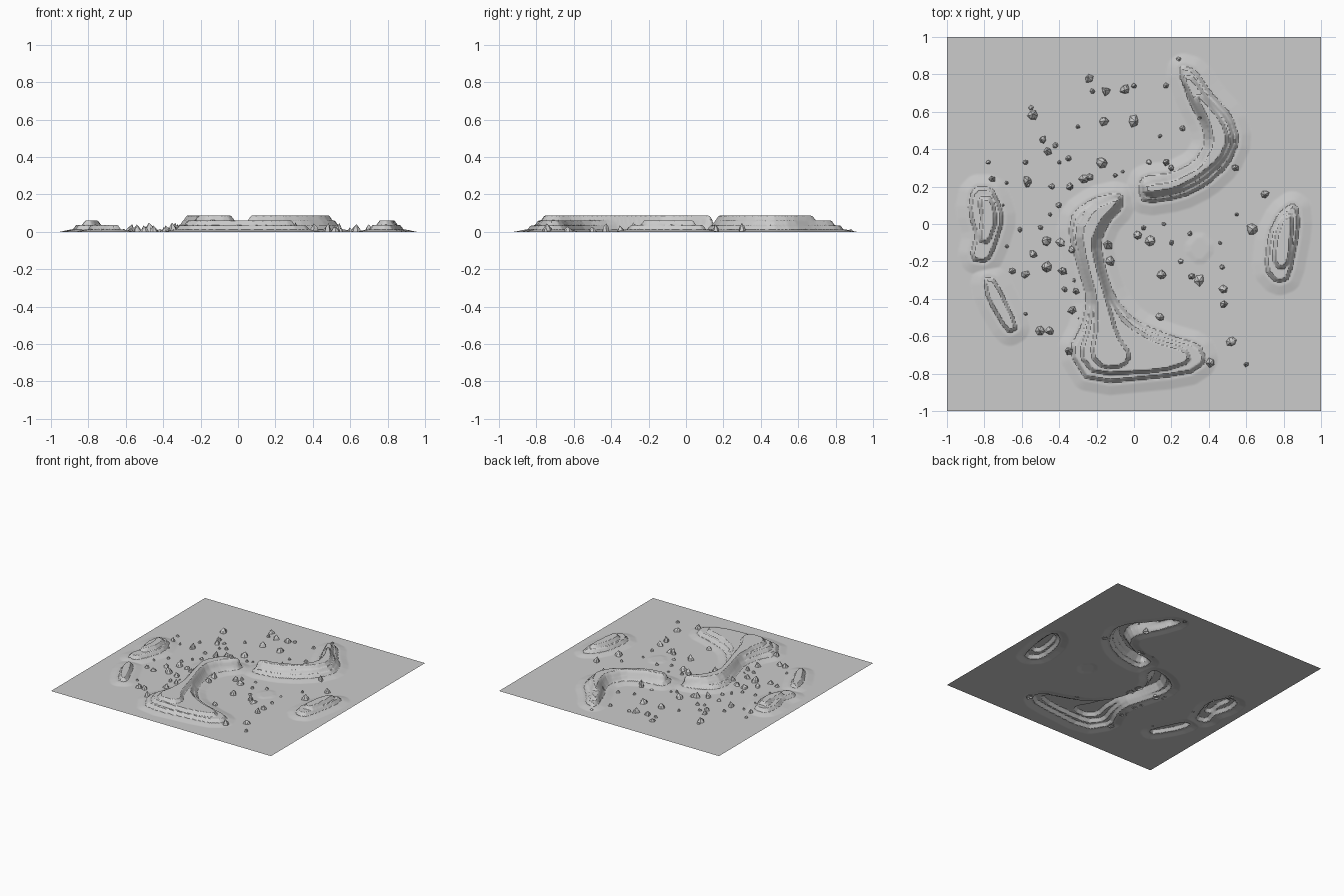
import bpy, bmesh, math, random
from mathutils import Vector

random.seed(4)
N = 300                                   # terrain cells per side
STEP = 2.0 / N
height = [[0.0] * (N + 1) for _ in range(N + 1)]


def chaikin(pts):
    out = []
    for (ax, ay), (bx, by) in zip(pts, pts[1:] + pts[:1]):
        out += [(ax * .8 + bx * .2, ay * .8 + by * .2), (ax * .2 + bx * .8, ay * .2 + by * .8)]
    return out


def outside_distance(x, y, edges):
    """Distance to a closed outline, zero when inside."""
    best, inside = 9.0, False
    for ax, ay, dx, dy, ll in edges:
        if (ay > y) != (ay + dy > y) and x < ax + dx * (y - ay) / dy:
            inside = not inside
        t = ((x - ax) * dx + (y - ay) * dy) / ll
        t = 0 if t < 0 else 1 if t > 1 else t
        ex, ey = ax + t * dx - x, ay + t * dy - y
        d = ex * ex + ey * ey
        if d < best:
            best = d
    return 0.0 if inside else math.sqrt(best)


def terrace(pts, z0, z1, width, apron=False):
    """Raise the ground inside an outline from z0 to z1 with a sloping bank."""
    pts = chaikin(pts)
    edges = [(a[0], a[1], b[0] - a[0], b[1] - a[1], (b[0] - a[0]) ** 2 + (b[1] - a[1]) ** 2)
             for a, b in zip(pts, pts[1:] + pts[:1])]
    pad = 0.09 if apron else width
    xs, ys = [p[0] for p in pts], [p[1] for p in pts]
    i0, i1 = [max(0, min(N, round((v + 1) / STEP))) for v in (min(xs) - pad, max(xs) + pad)]
    j0, j1 = [max(0, min(N, round((v + 1) / STEP))) for v in (min(ys) - pad, max(ys) + pad)]
    for j in range(j0, j1 + 1):
        for i in range(i0, i1 + 1):
            d = outside_distance(i * STEP - 1, j * STEP - 1, edges)
            h = 0.0
            if d < width:
                h = z0 + (z1 - z0) * (1 - d / width)
            elif apron:
                h = 0.011 * max(0, min(1, (0.085 - d) / 0.05))
            if h > height[j][i]:
                height[j][i] = h


# southern winding ridge, three terraces
terrace([(-.08, .15), (-.21, .12), (-.31, .05), (-.33, -.05), (-.29, -.2), (-.23, -.4), (-.26, -.55),
         (-.33, -.68), (-.23, -.84), (.28, -.79), (.37, -.73), (.34, -.66), (.2, -.62), (0, -.54),
         (-.12, -.4), (-.17, -.25), (-.2, -.1), (-.15, .02), (-.08, .09)], .008, .034, .022, True)
terrace([(-.09, .14), (-.23, .09), (-.3, -.04), (-.27, -.2), (-.21, -.4), (-.23, -.55), (-.28, -.7),
         (-.2, -.795), (.15, -.775), (.29, -.73), (.27, -.68), (.1, -.63), (-.05, -.54), (-.14, -.4),
         (-.185, -.25), (-.22, -.1), (-.17, .02), (-.09, .1)], .034, .06, .018)
terrace([(-.09, .13), (-.21, .08), (-.28, -.04), (-.25, -.2), (-.195, -.4), (-.19, -.55), (-.22, -.7),
         (-.16, -.76), (-.06, -.75), (-.03, -.7), (-.1, -.6), (-.155, -.4), (-.2, -.25), (-.235, -.1),
         (-.185, .02), (-.1, .105)], .06, .086, .018)

# northern bent ridge, three terraces
terrace([(.25, .83), (.32, .81), (.4, .69), (.51, .57), (.55, .45), (.49, .32), (.38, .22), (.25, .155),
         (.06, .125), (.04, .19), (.06, .24), (.2, .25), (.34, .32), (.4, .43), (.38, .53),
         (.31, .66)], .008, .034, .02, True)
terrace([(.27, .78), (.31, .77), (.38, .67), (.49, .56), (.525, .45), (.47, .34), (.36, .24), (.24, .18),
         (.07, .15), (.06, .22), (.2, .235), (.35, .31), (.415, .43), (.4, .53), (.32, .67)],
        .034, .06, .018)
terrace([(.34, .68), (.37, .66), (.46, .55), (.495, .45), (.45, .35), (.34, .26), (.22, .195), (.07, .17),
         (.07, .205), (.21, .225), (.36, .3), (.43, .43), (.41, .54)], .06, .086, .018)

# western mound and low western bar
terrace([(-.85, .18), (-.77, .18), (-.74, .12), (-.71, .03), (-.75, -.1), (-.79, -.19), (-.86, -.18),
         (-.83, -.06), (-.87, .07)], .008, .036, .02, True)
terrace([(-.82, .13), (-.77, .13), (-.745, .02), (-.785, -.09), (-.82, -.08), (-.8, .03)], .036, .061, .018)
terrace([(-.79, -.3), (-.75, -.31), (-.635, -.55), (-.67, -.57), (-.77, -.4)], .008, .036, .018, True)

# eastern mound
terrace([(.86, .1), (.87, -.02), (.82, -.28), (.77, -.3), (.715, -.24), (.735, -.06), (.79, .05)],
        .008, .036, .02, True)
terrace([(.84, .04), (.82, -.2), (.785, -.23), (.755, -.19), (.77, -.07), (.8, .02)], .036, .061, .018)

# faint swell on the eastern plain
terrace([(.35, -.06), (.41, -.13), (.35, -.2), (.29, -.13)], 0, .004, .03)

# ground sheet
mesh = bpy.data.meshes.new("terrain")
verts = [(i * STEP - 1, j * STEP - 1, height[j][i]) for j in range(N + 1) for i in range(N + 1)]
W = N + 1
faces = [(j * W + i, j * W + i + 1, (j + 1) * W + i + 1, (j + 1) * W + i) for j in range(N) for i in range(N)]
mesh.from_pydata(verts, [], faces)
terrain = bpy.data.objects.new("terrain", mesh)
bpy.context.collection.objects.link(terrain)
bpy.context.view_layer.objects.active = terrain
terrain.select_set(True)
bpy.ops.object.shade_smooth_by_angle(angle=math.radians(25))


# loose rocks: irregular open-bottomed spikes
def rock(bm, x, y, r, h):
    n = random.choice((5, 6, 7))
    turn = random.random() * 6.3
    rings = []
    for k, z in ((1.0, 0), (.65, .5)):
        ring = []
        for s in range(n):
            a = turn + 2 * math.pi * s / n
            q = r * k * random.uniform(.7, 1.15)
            ring.append(bm.verts.new((x + q * math.cos(a), y + q * math.sin(a), h * z)))
        rings.append(ring)
    tip = bm.verts.new((x + random.uniform(-.3, .3) * r, y + random.uniform(-.3, .3) * r, h))
    for s in range(n):
        t = (s + 1) % n
        bm.faces.new((rings[0][s], rings[0][t], rings[1][t], rings[1][s]))
        bm.faces.new((rings[1][s], rings[1][t], tip))


big = [(-.49, .45), (-.46, .39), (-.54, .58), (-.57, .23), (-.76, .24), (-.27, .24), (-.34, .2), (-.24, .25),
       (-.17, .33), (-.16, .55), (-.15, .71), (-.05, .72), (0, .55), (.2, .3), (.54, .3), (.7, .16),
       (.63, -.03), (.09, -.09), (.15, -.27), (.35, -.3), (.31, -.28), (.48, -.35), (.48, -.43), (.52, -.63),
       (.14, -.5), (-.14, -.11), (-.13, -.2), (-.47, -.09), (-.54, -.16), (-.39, -.1), (-.47, -.23),
       (-.31, -.36), (-.33, -.46), (-.45, -.57), (-.5, -.57), (-.58, -.27), (-.35, -.68), (.41, -.74),
       (-.24, .78), (.36, .57), (.02, -.06), (.17, .33), (-.38, -.25), (-.33, -.14)]
small = [(-.78, .33), (-.58, .33), (-.4, .33), (-.35, .35), (-.3, .52), (-.22, .71), (.17, .74), (.24, .88),
         (.48, .63), (.14, .47), (.26, .51), (-.44, .2), (-.57, .21), (-.61, -.03), (-.68, -.12), (-.65, -.25),
         (-.5, -.02), (-.45, .05), (-.4, .1), (-.32, -.3), (-.58, -.48), (-.37, -.35), (-.3, -.5), (.05, -.02),
         (.2, -.1), (.3, -.05), (.25, -.2), (.46, -.1), (.47, -.23), (.55, .05), (.16, 0), (-.06, .28),
         (-.1, .26), (.08, .33), (.6, -.75), (-.7, .1), (-.55, .62), (-.42, .42), (-.68, .22), (0, .74)]
bm = bmesh.new()
for x, y in big:
    rock(bm, x, y, random.uniform(.02, .032), random.uniform(.025, .05))
for x, y in small:
    rock(bm, x, y, random.uniform(.01, .018), random.uniform(.01, .028))
rock_mesh = bpy.data.meshes.new("rocks")
bm.to_mesh(rock_mesh)
bm.free()
bpy.context.collection.objects.link(bpy.data.objects.new("rocks", rock_mesh))
